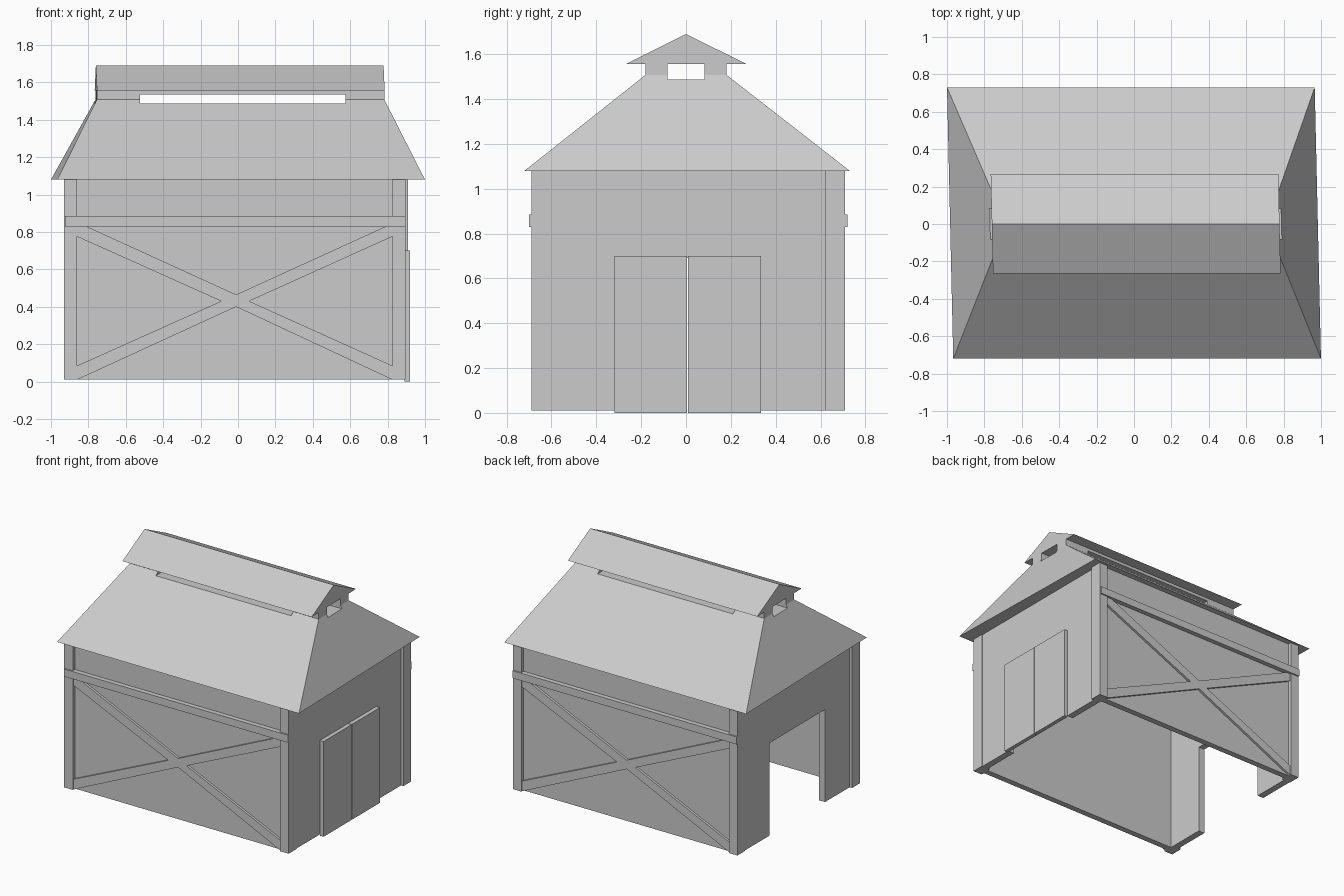
import bpy
from mathutils import Vector

cube = bpy.data.objects.get("Cube")
if cube:
    bpy.data.objects.remove(cube, do_unlink=True)

grey = bpy.data.materials.new("plain grey")
grey.use_nodes = True
COLOUR = (0.6, 0.6, 0.6, 1)
grey.diffuse_color = COLOUR
grey.node_tree.nodes["Principled BSDF"].inputs["Base Color"].default_value = COLOUR

CX, CY = -0.01, 0.01      # centre of the walls
SHEAR = -0.023            # slight skew of the roof


def loft(name, rings):
    """Solid from stacked rings of equal length, capped at both ends."""
    n = len(rings[0])
    verts = [Vector(p) for ring in rings for p in ring]
    faces = [list(range(n))[::-1], [len(verts) - n + i for i in range(n)]]
    for r in range(len(rings) - 1):
        a, b = r * n, r * n + n
        faces += [[a + i, a + (i + 1) % n, b + (i + 1) % n, b + i] for i in range(n)]
    mesh = bpy.data.meshes.new(name)
    mesh.from_pydata(verts, [], faces)
    mesh.materials.append(grey)
    obj = bpy.data.objects.new(name, mesh)
    bpy.context.collection.objects.link(obj)
    bpy.context.view_layer.objects.active = obj
    obj.select_set(True)
    bpy.ops.object.mode_set(mode='EDIT')
    bpy.ops.mesh.select_all(action='SELECT')
    bpy.ops.mesh.normals_make_consistent(inside=False)
    bpy.ops.object.mode_set(mode='OBJECT')
    obj.select_set(False)
    return obj


def rect(x0, x1, y0, y1, z, k=0):
    return [(x + k * y, y, z) for x, y in ((x0, y0), (x1, y0), (x1, y1), (x0, y1))]


def box(name, x0, x1, y0, y1, z0, z1, k=0):
    return loft(name, [rect(x0, x1, y0, y1, z, k) for z in (z0, z1)])


def cut(obj, cutter):
    mod = obj.modifiers.new("cut", 'BOOLEAN')
    mod.operation, mod.solver, mod.object = 'DIFFERENCE', 'EXACT', cutter
    bpy.context.view_layer.objects.active = obj
    bpy.ops.object.modifier_apply(modifier=mod.name)


def remove(*cutters):
    for c in cutters:
        bpy.data.objects.remove(c, do_unlink=True)


def half_turn(obj, name):
    """Copy a part to the opposite side of the building."""
    twin = obj.copy()
    twin.name = name
    twin.rotation_euler.z = 3.14159265
    twin.location = (2 * CX, 2 * CY, 0)
    bpy.context.collection.objects.link(twin)


# Hollow walls with a doorway through both ends
walls = box("walls", CX - 0.9, CX + 0.9, CY - 0.675, CY + 0.675, 0.01, 1.08)
room = box("room_cutter", CX - 0.85, CX + 0.85, CY - 0.63, CY + 0.63, -0.1, 1.2)
doorway = box("doorway_cutter", -1.2, 1.2, -0.315, 0.33, -0.1, 0.69)
cut(walls, room)
cut(walls, doorway)
remove(room, doorway)

# Corner posts, beam and cross brace of each long side
for side, x0, x1 in (("left", 0.825, 0.895), ("right", -0.93, -0.86)):
    post = box(f"front_{side}_post", x0, x1, -0.69, -0.6, 0.01, 1.08)
    half_turn(post, "back_" + ("right" if side == "left" else "left") + "_post")

beam = box("front_beam", -0.925, 0.895, -0.7, -0.66, 0.83, 0.885)
half_turn(beam, "back_beam")

brace = [(-0.86, 0.01), (-0.01, 0.40), (0.825, 0.01), (0.825, 0.085), (0.06, 0.43),
         (0.825, 0.775), (0.825, 0.83), (0.79, 0.83), (-0.01, 0.465), (-0.81, 0.83),
         (-0.86, 0.83), (-0.86, 0.775), (-0.09, 0.43), (-0.86, 0.085)]
cross = loft("front_cross_brace", [[(x, y, z) for x, z in brace] for y in (-0.682, -0.66)])
half_turn(cross, "back_cross_brace")

# Closed double door
box("front_door_leaf", 0.89, 0.92, -0.32, 0.004, 0, 0.7)
box("back_door_leaf", 0.89, 0.92, 0.009, 0.335, 0, 0.7)

# Sloped main roof and the raised vent on top
roof = loft("main_roof", [rect(-0.983, 0.983, -0.72, 0.73, 1.08, SHEAR),
                          rect(-0.758, 0.778, -0.18, 0.18, 1.508, SHEAR)])
vent = box("roof_vent", -0.758, 0.778, -0.18, 0.18, 1.508, 1.56, SHEAR)
slot = box("slot_cutter", -0.525, 0.575, -0.5, 0.5, 1.488, 1.535)
tunnel = box("tunnel_cutter", -1.2, 1.2, -0.083, 0.082, 1.486, 1.6)
for part in (roof, vent):
    cut(part, slot)
    cut(part, tunnel)
remove(slot, tunnel)

# Gabled cap over the vent
gable = ((-0.265, 1.557), (0.268, 1.557), (0, 1.69))
loft("vent_cap", [[(x + SHEAR * y, y, z) for y, z in gable] for x in (-0.76, 0.778)])
